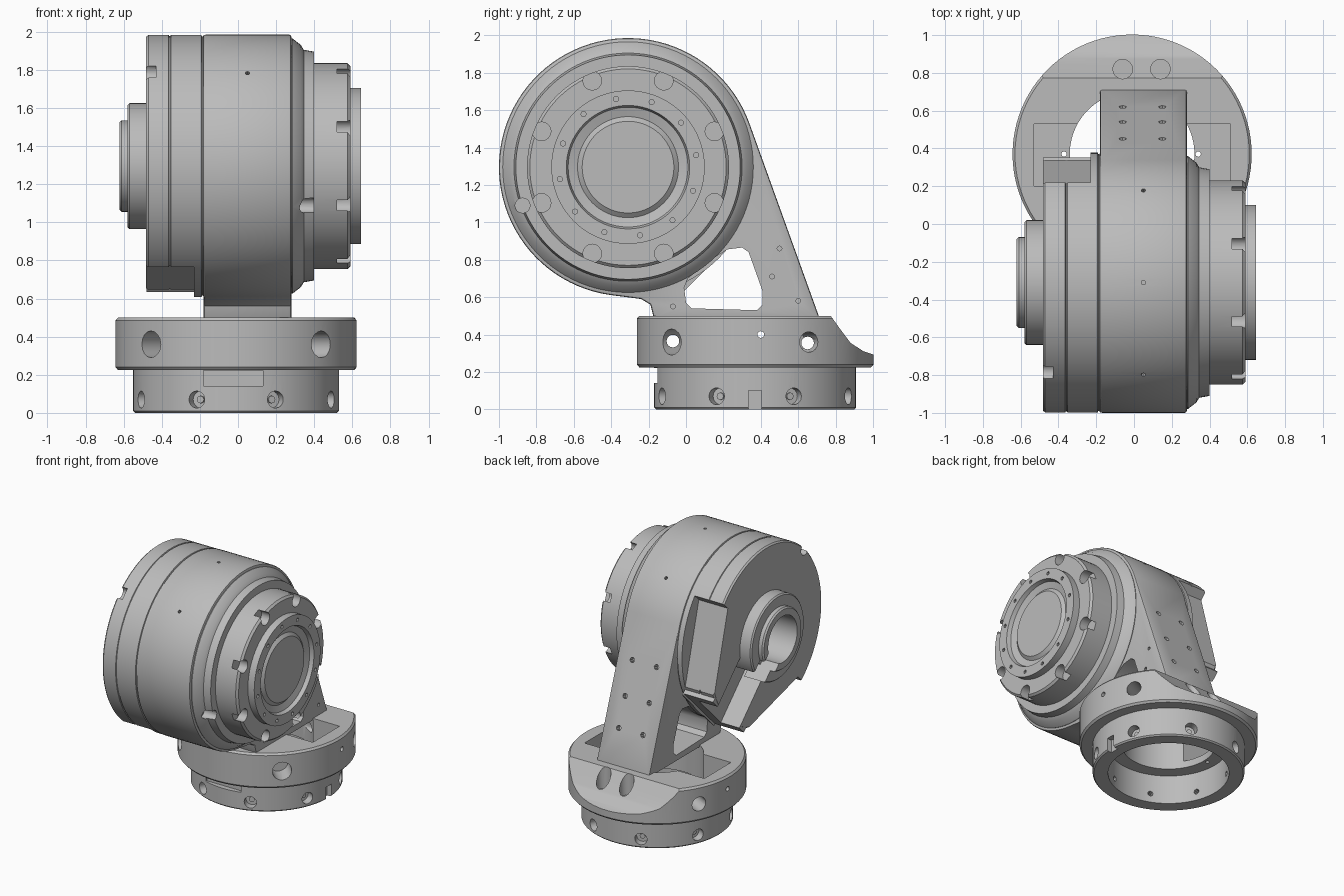
import bpy, bmesh
from math import pi, sin, cos, radians
from mathutils import Matrix, Vector

if "Cube" in bpy.data.objects:
    bpy.data.objects.remove(bpy.data.objects["Cube"])

metal = bpy.data.materials.new("light grey metal")
metal.use_nodes = True
metal.diffuse_color = (0.5, 0.5, 0.5, 1)
metal.node_tree.nodes["Principled BSDF"].inputs["Base Color"].default_value = (0.5, 0.5, 0.5, 1)

AXIS_Y, AXIS_Z = -0.31, 1.295           # joint axis, running along x
BASE_X, BASE_Y = -0.01, 0.37            # centre of the base rings
DRUM = Matrix.Translation((0, AXIS_Y, AXIS_Z)) @ Matrix.Rotation(pi / 2, 4, 'Y')
BASE = Matrix.Translation((BASE_X, BASE_Y, 0))
# Frame at the joint axis whose y points down and back
DIAGONAL = Matrix.Translation((0, AXIS_Y, AXIS_Z)) @ Matrix.Rotation(-pi / 4, 4, 'X')


def around(radius, degrees, x):
    """Point about the joint axis; 0 is +y, 90 is up."""
    a = radians(degrees)
    return Vector((x, AXIS_Y + radius * cos(a), AXIS_Z + radius * sin(a)))


def on_base(radius, degrees, z):
    a = radians(degrees)
    return Vector((BASE_X + radius * cos(a), BASE_Y + radius * sin(a), z))


def rod(bm, start, end, radius, sides=16):
    d = Vector(end) - Vector(start)
    m = Matrix.Translation((Vector(start) + Vector(end)) / 2) @ d.to_track_quat('Z', 'Y').to_matrix().to_4x4()
    bmesh.ops.create_cone(bm, cap_ends=True, segments=sides, radius1=radius,
                          radius2=radius, depth=d.length, matrix=m)


def block(bm, lo, hi, frame=Matrix()):
    lo, hi = Vector(lo), Vector(hi)
    m = frame @ Matrix.Translation((lo + hi) / 2) @ Matrix.Diagonal((*(hi - lo), 1))
    bmesh.ops.create_cube(bm, size=1, matrix=m)


def prism(bm, outline, x0, x1, frame=Matrix()):
    """Extrude a (y, z) outline along x."""
    face = bm.faces.new([bm.verts.new((x0, y, z)) for y, z in outline])
    out = bmesh.ops.extrude_face_region(bm, geom=[face])["geom"]
    bmesh.ops.translate(bm, vec=(x1 - x0, 0, 0),
                        verts=[v for v in out if isinstance(v, bmesh.types.BMVert)])
    bmesh.ops.recalc_face_normals(bm, faces=bm.faces)
    bmesh.ops.transform(bm, matrix=frame, verts=bm.verts)


def lathe(bm, profile, frame, closed=False, steps=96):
    """Revolve (radius, height) points."""
    vs = [bm.verts.new((r, 0, h)) for r, h in profile]
    es = [bm.edges.new(p) for p in zip(vs, vs[1:] + ([vs[0]] if closed else []))]
    bmesh.ops.spin(bm, geom=vs + es, cent=(0, 0, 0), axis=(0, 0, 1),
                   angle=2 * pi, steps=steps, use_duplicate=False)
    bmesh.ops.remove_doubles(bm, verts=bm.verts, dist=1e-4)
    bmesh.ops.recalc_face_normals(bm, faces=bm.faces)
    bmesh.ops.transform(bm, matrix=frame, verts=bm.verts)


def to_object(name, bm):
    mesh = bpy.data.meshes.new(name)
    bm.to_mesh(mesh)
    bm.free()
    obj = bpy.data.objects.new(name, mesh)
    bpy.context.collection.objects.link(obj)
    return obj


def finish(name, bm, steps=(), bevel=0):
    """Make the part, apply its bevel and boolean steps, then shade it."""
    obj = to_object(name, bm)
    obj.data.materials.append(metal)
    bpy.ops.object.select_all(action='DESELECT')
    obj.select_set(True)
    bpy.context.view_layer.objects.active = obj
    if bevel:
        mod = obj.modifiers.new("edge", 'BEVEL')
        mod.width, mod.segments = bevel, 2
        mod.limit_method, mod.angle_limit = 'ANGLE', radians(50)
        bpy.ops.object.modifier_apply(modifier=mod.name)
    for operation, tool_bm in steps:
        tool = to_object("cutter", tool_bm)
        tool.hide_render = True
        mod = obj.modifiers.new("cut", 'BOOLEAN')
        mod.operation, mod.solver, mod.object = operation, 'EXACT', tool
        bpy.ops.object.modifier_apply(modifier=mod.name)
        bpy.data.objects.remove(tool)
    bpy.ops.object.shade_smooth_by_angle(angle=radians(30))


# Arm and drum housing in one outline
bm = bmesh.new()
outline = [tuple(around(0.69, 20 + 242 * i / 64, 0).yz) for i in range(65)]
outline += [(-0.24, 0.59), (-0.19, 0.56), (-0.17, 0.48), (0.717, 0.48)]
prism(bm, outline, -0.18, 0.28)
window, holes = bmesh.new(), bmesh.new()
prism(window, [(0.03, 0.54), (0.38, 0.53), (0.41, 0.56), (0.41, 0.63), (0.335, 0.84),
               (0.30, 0.865), (0.22, 0.855), (0.12, 0.79), (0.01, 0.70), (-0.01, 0.65),
               (0.0, 0.57)], -0.5, 0.5)
for y, z in ((0.5, 0.86), (0.46, 0.71), (0.6, 0.58), (-0.07, 0.55)):
    rod(holes, (0.24, y, z), (0.3, y, z), 0.013, 8)
for x in (-0.06, 0.15):
    for y in (0.45, 0.54, 0.62):
        p = Vector((x, y, 1.52 - (y - 0.34) / 0.363))
        n = Vector((0, 0.941, 0.339)) * 0.04
        rod(holes, p - n, p + n, 0.02, 8)
for a in (45, 90, 135):
    rod(holes, around(0.65, a, 0.05), around(0.75, a, 0.05), 0.012, 8)
finish("arm_and_drum", bm, [('DIFFERENCE', window), ('DIFFERENCE', holes)], 0.012)

# Output flange with screw pockets and a dished centre
bm = bmesh.new()
lathe(bm, [(0, 0.25), (0.66, 0.25), (0.67, 0.285), (0.635, 0.33), (0.61, 0.345),
           (0.60, 0.40), (0.54, 0.40), (0.54, 0.575), (0.525, 0.59), (0.41, 0.59),
           (0.41, 0.645), (0.33, 0.645), (0.32, 0.615), (0.27, 0.60), (0.245, 0.62),
           (0, 0.62)], DRUM)
holes = bmesh.new()
for k in range(8):
    a = 22.5 + 45 * k
    rod(holes, around(0.5, a, 0.52), around(0.5, a, 0.7), 0.05)
for k in range(12):
    rod(holes, around(0.37, 30 * k + 10, 0.62), around(0.37, 30 * k + 10, 0.7), 0.014, 8)
rod(holes, around(0.6, 200, 0.29), around(0.6, 200, 0.45), 0.04)
finish("output_flange", bm, [('DIFFERENCE', holes)])

# Rear cover; its lower back tapers in flats to an open cable housing
bm = bmesh.new()
lathe(bm, [(0, -0.15), (0.688, -0.15), (0.688, -0.18), (0.68, -0.183), (0.68, -0.189),
           (0.688, -0.192), (0.688, -0.352), (0.682, -0.355), (0.682, -0.361),
           (0.688, -0.364), (0.688, -0.47), (0.678, -0.482), (0.18, -0.482),
           (0.18, -0.385), (0, -0.385)], DRUM)
housing, flats, cavity, notch = (bmesh.new() for _ in range(4))
block(housing, (-0.481, 0.4, -0.27), (-0.22, 0.68, 0.27), DIAGONAL)
side = [(0.9, 0.8), (0.064, 0.8), (0.064, 0.614), (0.665, 0.27)]
prism(flats, side + [(d, -t) for d, t in reversed(side)], -0.6, -0.23, DIAGONAL)
block(cavity, (-0.6, 0.2, -0.19), (-0.32, 0.9, 0.19), DIAGONAL)
rod(notch, around(0.68, 134, -0.43), around(0.68, 134, -0.55), 0.045)
finish("rear_cover", bm, [('UNION', housing), ('DIFFERENCE', flats),
                          ('DIFFERENCE', cavity), ('DIFFERENCE', notch)])

# Open cable boss on the cover
bm, gap = bmesh.new(), bmesh.new()
lathe(bm, [(0.18, -0.40), (0.33, -0.40), (0.33, -0.57), (0.32, -0.58), (0.24, -0.58),
           (0.24, -0.61), (0.23, -0.622), (0.18, -0.622)], DRUM, True)
block(gap, (-0.75, 0.02, -0.09), (-0.3, 0.9, 0.09), DIAGONAL)
finish("cable_boss", bm, [('DIFFERENCE', gap)])

# Upper base ring: side pockets, sloped back, cross holes
bm = bmesh.new()
lathe(bm, [(0.33, 0.225), (0.62, 0.225), (0.633, 0.24), (0.633, 0.485), (0.62, 0.5),
           (0.33, 0.5)], BASE, True)
pocket, slope, radial, cross = (bmesh.new() for _ in range(4))
block(pocket, (-0.53, 0.2, 0.28), (0.51, 0.53, 0.7))
prism(slope, [(0.77, 0.505), (0.82, 0.435), (0.88, 0.355), (0.95, 0.31), (1.1, 0.26),
              (1.1, 0.7), (0.77, 0.7)], -0.8, 0.8)
for a, r in ((27, 0.055), (153, 0.055), (225, 0.07), (315, 0.07)):
    rod(radial, on_base(0.48, a, 0.36), on_base(0.72, a, 0.36), r)
for x in (-0.06, 0.14):
    rod(radial, (x, 0.82, 0.33), (x, 0.82, 0.6), 0.052)
for y, z, r in ((-0.07, 0.365, 0.034), (0.65, 0.355, 0.034), (0.4, 0.4, 0.018)):
    rod(cross, (-0.8, y, z), (0.8, y, z), r)
for x in (-0.37, 0.34):
    rod(cross, (x, BASE_Y, 0.15), (x, BASE_Y, 0.34), 0.014)
finish("upper_base_ring", bm, [('DIFFERENCE', t) for t in (pocket, slope, radial, cross)])

# Lower base ring: screw holes, side notch, front slot
bm = bmesh.new()
lathe(bm, [(0.43, 0), (0.53, 0), (0.54, 0.01), (0.54, 0.24), (0.43, 0.24)], BASE, True)
holes = bmesh.new()
for k in range(8):
    a = 22.5 + 45 * k
    rod(holes, on_base(0.48, a, 0.07), on_base(0.6, a, 0.07), 0.045)
    rod(holes, on_base(0.4, a, 0.07), on_base(0.49, a, 0.07), 0.02, 8)
block(holes, (0.49, 0.335, -0.05), (0.6, 0.405, 0.1))
block(holes, (-0.18, -0.25, 0.14), (0.13, -0.13, 0.222))
finish("lower_base_ring", bm, [('DIFFERENCE', holes)])
